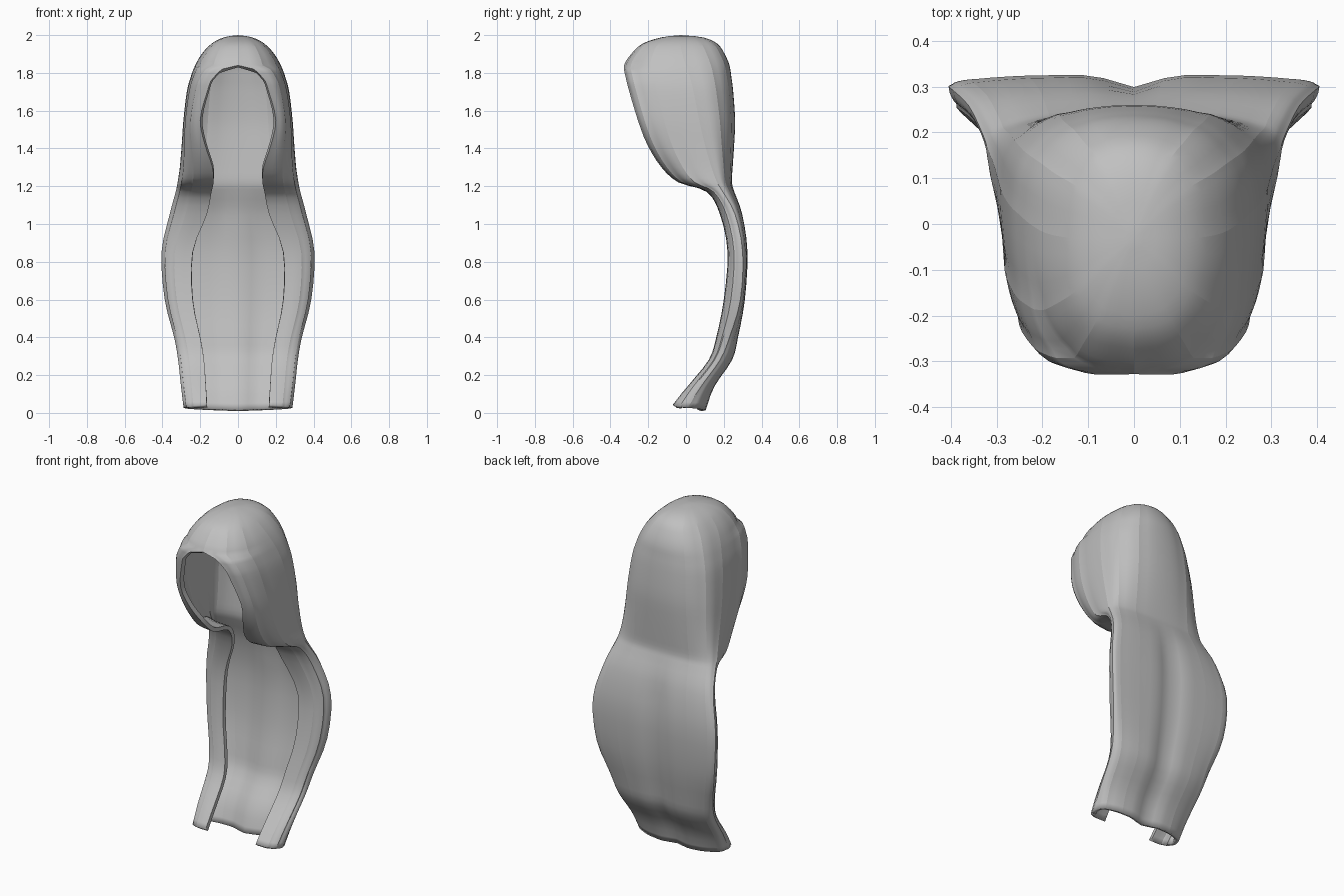
import bpy, bmesh, math

if "Cube" in bpy.data.objects:
    bpy.data.objects.remove(bpy.data.objects["Cube"])

# Levels from crown to tips: height, half width, y of widest point, back y, front y, half opening
LEVELS = [
    (2.00, .00, -.03, -.03, -.03, 0), (1.988, .075, -.03, .09, -.13, 0),
    (1.955, .14, -.03, .165, -.23, 0), (1.90, .192, -.02, .205, -.29, 0),
    (1.84, .227, 0, .23, -.328, 0), (1.78, .25, .02, .24, -.32, .125),
    (1.70, .271, .04, .25, -.30, .163), (1.55, .289, .07, .26, -.255, .20),
    (1.42, .298, .10, .255, -.205, .175), (1.30, .308, .135, .247, -.13, .135),
    (1.22, .32, .165, .243, -.04, .13), (1.17, .33, .195, .258, .11, .14),
    (1.05, .362, .26, .30, .18, .165), (.85, .405, .30, .327, .22, .24),
    (.60, .388, .288, .313, .20, .24), (.40, .338, .23, .278, .16, .20),
    (.28, .317, .18, .248, .12, .18), (.14, .302, .08, .155, .01, .17),
    (.010, .288, .01, .11, -.07, .165)]
STEPS, QUARTER, LOCK = 3, 15, 5


def smooth_rows(rows):
    """Catmull-Rom interpolation between the levels."""
    out = []
    for i in range(len(rows) - 1):
        a, b, c, d = (rows[min(max(i + k, 0), len(rows) - 1)] for k in (-1, 0, 1, 2))
        for s in range(STEPS):
            t = s / STEPS
            row = [.5 * (2 * q + (r - p) * t + (2 * p - 5 * q + 4 * r - u) * t * t
                         + (3 * q - p - 3 * r + u) * t ** 3) for p, q, r, u in zip(a, b, c, d)]
            if b[5] == 0:
                row[5] = max(0, b[5] + (c[5] - b[5]) * t ** .4)
            out.append(row)
    return out + [list(rows[-1])]


def half_section(row):
    """Half outline from back centre round the side to the front edge."""
    z, w, ys, yb, yf, xi = row
    pts = []
    for j in range(2 * QUARTER + 1):
        a = math.pi / 2 * (j % QUARTER if j < 2 * QUARTER else QUARTER) / QUARTER
        s, c = math.sin(a) ** .8, max(math.cos(a), 0) ** .8
        if j < QUARTER:
            x, y = w * s, ys + (yb - ys) * c
        else:
            x, y = xi + (w - xi) * c, ys - (ys - yf) * s
        # overlapping locks and the centre groove down the back
        step = .02 * (j % LOCK) / LOCK if 0 < j < 2 * QUARTER else 0
        x, y = x * (1 - step), y + (ys - y) * step
        if j < QUARTER:
            y -= .028 * math.exp(-(x / .06) ** 2) * min(max((1.2 - z) / .25, 0), 1)
        # the front tips end a little higher than the back
        tip = .035 * max(0, 1 - z / .15) * j / (2 * QUARTER)
        pts.append((x, y, z + tip))
    return pts


# Hair shell: a hood that runs on into a long back panel
bm = bmesh.new()
grid = []
for row in smooth_rows(LEVELS):
    half = half_section(row)
    full = [(-x, y, z) for x, y, z in reversed(half[1:])] + half
    grid.append([bm.verts.new(p) for p in full])
for upper, lower in zip(grid, grid[1:]):
    for k in range(len(upper) - 1):
        bm.faces.new((upper[k], lower[k], lower[k + 1], upper[k + 1]))
# crisp lines between the locks
for i in range(6, len(grid) - 1):
    for k in range(0, len(grid[i]), LOCK):
        edge = bm.edges.get((grid[i][k], grid[i + 1][k]))
        if edge and k != 2 * QUARTER:
            edge.smooth = False
bmesh.ops.remove_doubles(bm, verts=bm.verts, dist=.0005)
bmesh.ops.dissolve_degenerate(bm, edges=bm.edges, dist=.0001)
bmesh.ops.recalc_face_normals(bm, faces=bm.faces)
# the back of the panel must face backwards
back = max(bm.faces, key=lambda f: f.calc_center_median().y)
if back.normal.y < 0:
    bmesh.ops.reverse_faces(bm, faces=bm.faces)
mesh = bpy.data.meshes.new("long_hair")
bm.to_mesh(mesh)
bm.free()
hair = bpy.data.objects.new("long_hair", mesh)
bpy.context.collection.objects.link(hair)

grey = bpy.data.materials.new("hair_grey")
grey.diffuse_color = (.53, .53, .53, 1)
grey.use_nodes = True
grey.node_tree.nodes["Principled BSDF"].inputs["Base Color"].default_value = grey.diffuse_color
mesh.materials.append(grey)

# Thickness of the hair, inwards from the outer surface
solid = hair.modifiers.new("thickness", "SOLIDIFY")
solid.thickness = .024
solid.offset = -1

bpy.context.view_layer.objects.active = hair
hair.select_set(True)
bpy.ops.object.shade_smooth_by_angle(angle=math.radians(40), keep_sharp_edges=True)
